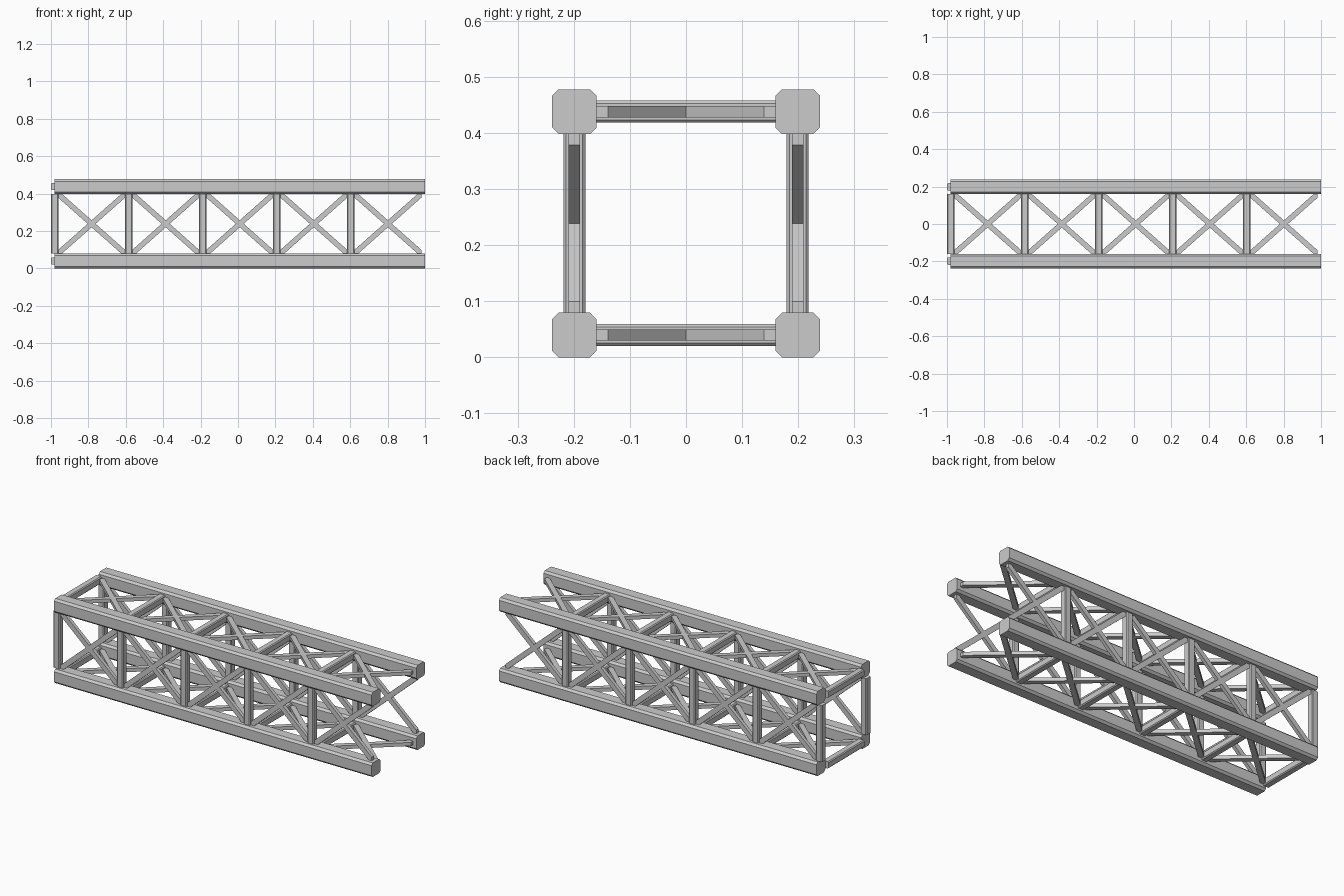
import bpy
from math import pi
from mathutils import Matrix, Vector

if "Cube" in bpy.data.objects:
    bpy.data.objects.remove(bpy.data.objects["Cube"])

HALF = 0.199            # chord axis offset from the truss axis
R = 0.0397              # chord half-thickness
MID = HALF + R          # height of the truss axis
INNER = HALF - R        # half the clear gap between chords
PITCH = 0.396
POST = 0.039


def prism(name, outline, direction, length, to_world):
    """Extrude a flat outline along a direction into a closed solid."""
    n = len(outline)
    d = Vector(direction) * length
    base = [Vector(p) for p in outline]
    verts = [to_world @ p for p in base + [p + d for p in base]]
    faces = [tuple(range(n))[::-1], tuple(range(n, 2 * n))]
    faces += [(i, (i + 1) % n, n + (i + 1) % n, n + i) for i in range(n)]
    # keep the normals outward whichever way the outline winds
    normal = Vector((0, 0, 0))
    for i in range(n):
        normal += base[i].cross(base[(i + 1) % n])
    if normal.dot(d) < 0:
        faces = [f[::-1] for f in faces]
    mesh = bpy.data.meshes.new(name)
    mesh.from_pydata(verts, [], faces)
    obj = bpy.data.objects.new(name, mesh)
    bpy.context.collection.objects.link(obj)
    return obj


def octagon(h, c):
    """Square of half-size h with corners chamfered by c."""
    k = h - c
    return [(h, -k), (h, k), (k, h), (-k, h), (-h, k), (-h, -k), (-k, -h), (k, -h)]


for side in range(4):
    # local frame: x along the truss, -y outward, z across this side
    frame = Matrix.Translation((0, 0, MID)) @ Matrix.Rotation(side * pi / 2, 4, 'X')

    # long chamfered chord at one corner
    outline = [(-0.98, u - HALF, v - HALF) for u, v in octagon(R, 0.0115)]
    prism(f"chord_{side}", outline, (1, 0, 0), 1.98, frame)

    for bay in range(5):
        left = -1.0 + bay * PITCH
        # chamfered post between two chords
        outline = [(left + POST / 2 + u, v - HALF, -INNER)
                   for u, v in octagon(POST / 2, 0.005)]
        prism(f"post_{side}_{bay}", outline, (0, 0, 1), 2 * INNER, frame)

        # crossed diagonal braces with squared-off ends
        x0, x1, t = left + POST, left + PITCH, 0.02
        for s in (1, -1):
            hexagon = [(x0, -INNER), (x0 + t, -INNER), (x1, INNER - t),
                       (x1, INNER), (x1 - t, INNER), (x0, -INNER + t)]
            outline = [(x, -HALF - 0.01, s * z) for x, z in hexagon]
            prism(f"brace_{side}_{bay}_{'up' if s > 0 else 'down'}",
                  outline, (0, 1, 0), 0.02, frame)
